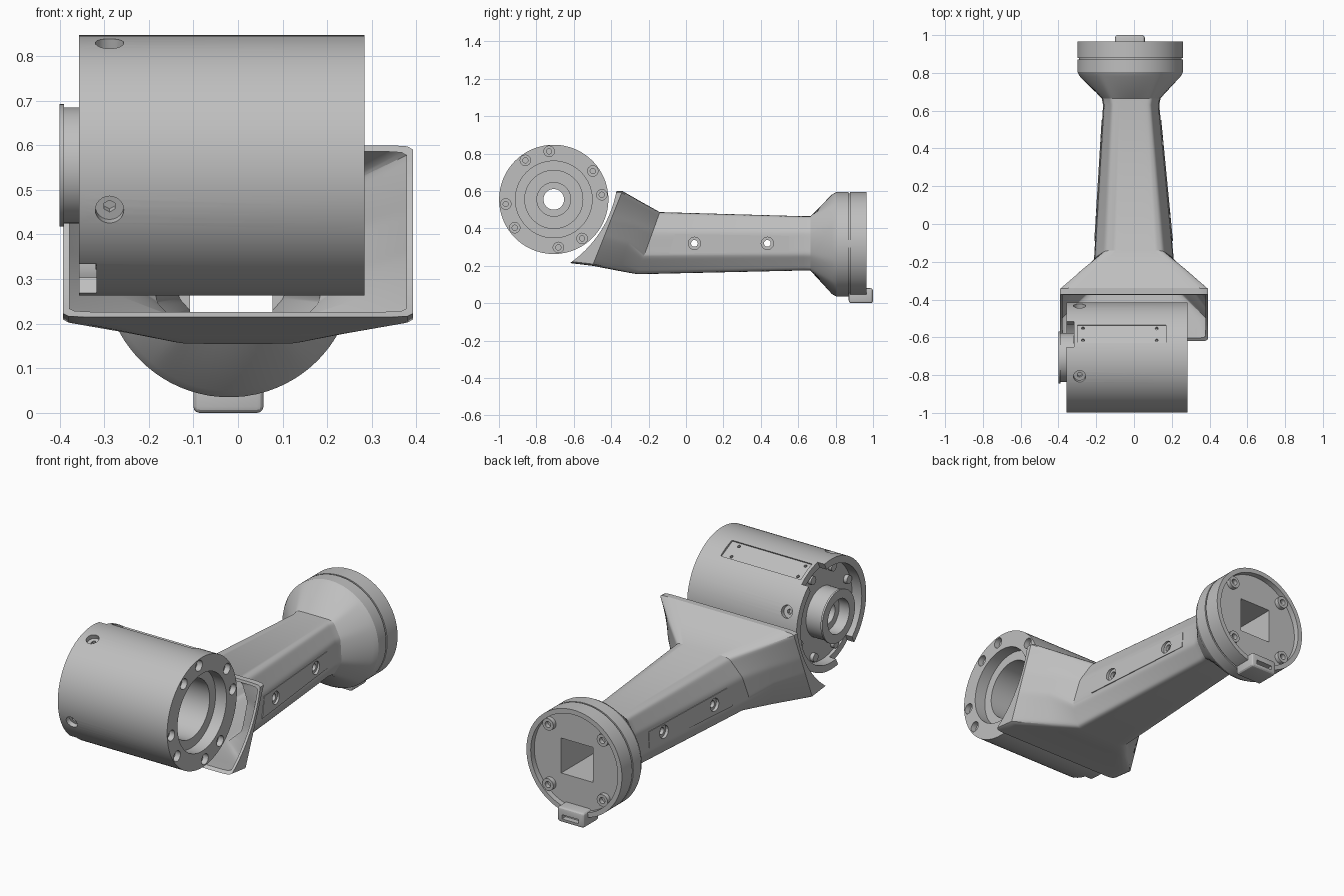
import bpy, bmesh, math
from mathutils import Matrix, Vector

if "Cube" in bpy.data.objects:
    bpy.data.objects.remove(bpy.data.objects["Cube"])

grey = bpy.data.materials.new("machined_grey")
grey.use_nodes = True
COLOUR = (0.52, 0.52, 0.52, 1)
grey.diffuse_color = COLOUR
grey.node_tree.nodes["Principled BSDF"].inputs["Base Color"].default_value = COLOUR

AXIS_Y, AXIS_Z = -0.707, 0.555      # motor housing axis, along x
CAP_X, CAP_Z = -0.02, 0.315         # rear flange centre
TURN_X = Matrix.Rotation(math.pi / 2, 4, 'Y')   # cylinder axis z -> x
TURN_Y = Matrix.Rotation(-math.pi / 2, 4, 'X')  # cylinder axis z -> y


def make(name, bm):
    bmesh.ops.recalc_face_normals(bm, faces=bm.faces)
    mesh = bpy.data.meshes.new(name)
    bm.to_mesh(mesh)
    bm.free()
    mesh.materials.append(grey)
    ob = bpy.data.objects.new(name, mesh)
    bpy.context.collection.objects.link(ob)
    return ob


def cylinder(name, r, depth, matrix, sides=24):
    bm = bmesh.new()
    bmesh.ops.create_cone(bm, cap_ends=True, segments=sides, radius1=r, radius2=r,
                          depth=depth, matrix=matrix)
    return make(name, bm)


def box(name, lo, hi, matrix=Matrix(), bevel=0):
    lo, hi = Vector(lo), Vector(hi)
    bm = bmesh.new()
    bmesh.ops.create_cube(bm, size=1, matrix=matrix @ Matrix.Translation((lo + hi) / 2)
                          @ Matrix.Diagonal((*(hi - lo), 1)))
    if bevel:
        bmesh.ops.bevel(bm, geom=bm.edges[:], offset=bevel, segments=3,
                        profile=0.5, affect='EDGES')
    return make(name, bm)


def bridge(name, rings, closed=False):
    bm = bmesh.new()
    loops = [[bm.verts.new(p) for p in ring] for ring in rings]
    n = len(loops[0])
    pairs = list(zip(loops, loops[1:])) + ([(loops[-1], loops[0])] if closed else [])
    for a, b in pairs:
        for i in range(n):
            j = (i + 1) % n
            bm.faces.new((a[i], a[j], b[j], b[i]))
    if not closed:
        bm.faces.new(loops[0])
        bm.faces.new(loops[-1])
    return make(name, bm)


def finish(ob, cutters=()):
    for c in cutters:
        m = ob.modifiers.new("cut", 'BOOLEAN')
        m.operation, m.solver, m.object = 'DIFFERENCE', 'EXACT', c
    if cutters:
        deps = bpy.context.evaluated_depsgraph_get()
        solid = bpy.data.meshes.new_from_object(ob.evaluated_get(deps))
        ob.modifiers.clear()
        ob.data = solid
        for c in cutters:
            bpy.data.objects.remove(c)
    bpy.ops.object.select_all(action='DESELECT')
    ob.select_set(True)
    bpy.context.view_layer.objects.active = ob
    bpy.ops.object.shade_smooth_by_angle(angle=math.radians(28))
    return ob


def section(yt, zt, yb, zb, half, cx=0, soften=1, inset=0, steps=16):
    """Rounded eight-sided ring in a plane tilted from (yt, zt) to (yb, zb)."""
    zt, zb = zt - inset, zb + inset
    half = [(x - inset, min(max(z, zb), zt)) for x, z in half]
    corners = half + [(-x, z) for x, z in reversed(half)]
    pts = []
    for a, b in zip(corners, corners[1:] + corners[:1]):
        a, b = Vector(a), Vector(b)
        pts += [a.lerp(b, i / steps) for i in range(steps)]
    for _ in range(soften):
        pts = [(pts[i - 1] + 2 * p + pts[(i + 1) % len(pts)]) / 4 for i, p in enumerate(pts)]
    return [Vector((cx + p.x, yt + (yb - yt) * (p.y - zt) / (zb - zt), p.y)) for p in pts]


def around(angle):
    """Housing frame: local y points outwards at the given angle."""
    return Matrix.Translation((0, AXIS_Y, AXIS_Z)) @ Matrix.Rotation(math.radians(angle), 4, 'X')


# Arm: fork mouth, tapering neck, flare and round rear flange
W = 0.392
MOUTH = [(W, 0.60), (W, 0.45), (W, 0.35), (W, 0.0)]
SPREAD = [(0.27, 0.54), (0.30, 0.42), (0.30, 0.32), (0.25, 0.0)]
FRONT = [(0.15, 0.49), (0.207, 0.38), (0.215, 0.25), (0.15, 0.155)]
REAR = [(0.10, 0.465), (0.143, 0.38), (0.15, 0.26), (0.10, 0.175)]
FORK = [(-0.42, 0.60, -0.68, 0.222, MOUTH),
        (-0.34, 0.60, -0.50, 0.20, MOUTH),
        (-0.235, 0.54, -0.36, 0.173, SPREAD, 0, 3)]
NECK = [(-0.14, 0.487, -0.26, 0.155, FRONT, 0, 5),
        (0.63, 0.465, 0.63, 0.175, REAR, -0.015, 5)]
rings = [section(*s) for s in FORK + NECK]
throat = section(0.665, 0.472, 0.665, 0.168, [(x + 0.007, z) for x, z in REAR], -0.015, 5)
rings.append(throat)
centre = Vector((CAP_X, 0, CAP_Z))


def flange_ring(y, r):
    ring = []
    for p in throat:
        d = Vector((p.x, 0, p.z)) - centre
        ring.append(centre + d.normalized() * r + Vector((0, y, 0)))
    return ring


for y, r in ((0.78, 0.266), (0.805, 0.28), (0.87, 0.28), (0.87, 0.272),
             (0.878, 0.272), (0.878, 0.28), (0.965, 0.28)):
    rings.append(flange_ring(y, r))
arm = bridge("arm", rings)

hollow = [section(*s, inset=0.014) for s in FORK] + [section(*s, inset=0.03) for s in NECK]
mouth = [p + Vector((0, -0.2, 0)) for p in hollow[0]]
cutters = [bridge("hollow_cutter", [mouth] + hollow),
           cylinder("clearance_cutter", 0.60, 2,
                    Matrix.Translation((0, -0.962, 0.708)) @ TURN_X, 128),
           box("socket_cutter", (-0.108, 0.55, 0.225), (0.077, 1.1, 0.41)),
           cylinder("recess_cutter", 0.255, 0.2,
                    Matrix.Translation((CAP_X, 1.035, CAP_Z)) @ TURN_Y, 64)]


def side_point(side, y, z, proud):
    """Point on the flat side of the neck, lifted by proud."""
    s = (y + 0.205) / 0.835
    x = 0.215 - 0.065 * s - 0.0075 * (z - 0.255) / 0.125
    return Vector((side * (x + proud) - 0.015 * s, y, z))


# Side panels with bolt holes through the neck
HOLES = (0.045, 0.435)
PANEL = ((-0.09, 0.265), (0.55, 0.275), (0.55, 0.36), (-0.06, 0.37))


def panel_cutters(side):
    result = []
    for y in HOLES:
        at = Matrix.Translation(side_point(side, y, 0.32, 0.09)) @ TURN_X
        result.append(cylinder("bore_cutter", 0.033, 0.2, at))
        at = Matrix.Translation((0, y, 0.32)) @ TURN_X
        result.append(cylinder("hole_cutter", 0.018, 1, at))
    return result


finish(arm, cutters + panel_cutters(1) + panel_cutters(-1))
for side, label in ((1, "left"), (-1, "right")):
    plate = bridge(label + "_side_panel",
                   [[side_point(side, y, z, off) for y, z in PANEL] for off in (-0.004, 0.003)])
    finish(plate, panel_cutters(side))

# Screw bosses and locating tab on the rear flange
for i in range(4):
    a = math.radians(45 + 90 * i)
    at = Matrix.Translation((CAP_X + 0.225 * math.cos(a), 0.943, CAP_Z + 0.225 * math.sin(a)))
    finish(cylinder("flange_boss", 0.032, 0.03, at @ TURN_Y),
           [cylinder("boss_cutter", 0.016, 0.1, at @ TURN_Y)])
tab = box("locating_tab", (-0.10, 0.87, 0), (0.057, 1.0, 0.08), bevel=0.014)
finish(tab, [box("slot_cutter", (-0.07, 0.97, 0.02), (0.027, 1.1, 0.042))])

# Motor housing: turned profile (x, radius) around its axis
PROFILE = [(-0.34, 0.055), (-0.34, 0.09), (-0.40, 0.09), (-0.40, 0.137), (-0.39, 0.137),
           (-0.39, 0.13), (-0.30, 0.13), (-0.30, 0.255), (-0.357, 0.255), (-0.357, 0.292),
           (0.284, 0.292), (0.284, 0.205), (0.22, 0.205), (0.22, 0.155),
           (-0.26, 0.155), (-0.26, 0.09), (-0.28, 0.09), (-0.28, 0.055)]
SEG = 96
rings = [[around(360 * i / SEG) @ Vector((x, r, 0)) for i in range(SEG)] for x, r in PROFILE]
housing = bridge("motor_housing", rings, closed=True)

cutters = []
for quarter in range(0, 360, 90):
    # Paired bolt holes in the open end face
    for a in (quarter + 5.5, quarter + 36):
        for r, depth in ((0.028, 0.03), (0.014, 0.06)):
            at = around(a) @ Matrix.Translation((0.284, 0.258, 0)) @ TURN_X
            cutters.append(cylinder("bolt_cutter", r, 2 * depth, at))
    # Radial screw hole near the hub end
    at = around(quarter + 20) @ Matrix.Translation((-0.288, 0.292, 0)) @ TURN_Y
    cutters.append(cylinder("screw_cutter", 0.032, 0.05, at))
    cutters.append(cylinder("socket_cutter", 0.014, 0.09, at, 6))
for a in (64, 244):
    cutters.append(box("notch_cutter", (-0.45, 0.22, -0.075), (-0.317, 0.35, 0.075), around(a)))
# Flat label pocket with four pin holes
cutters.append(box("pocket_cutter", (-0.30, 0.28, -0.053), (0.17, 0.35, 0.053), around(64)))
for x in (-0.27, 0.12):
    for z in (-0.035, 0.035):
        at = around(64) @ Matrix.Translation((x, 0.28, z)) @ TURN_Y
        cutters.append(cylinder("pin_cutter", 0.008, 0.03, at, 12))
finish(housing, cutters)

# Screws on the hub end
for a in range(0, 360, 45):
    at = around(a + 20) @ Matrix.Translation((-0.305, 0.225, 0)) @ TURN_X
    finish(cylinder("hub_screw", 0.022, 0.03, at))
